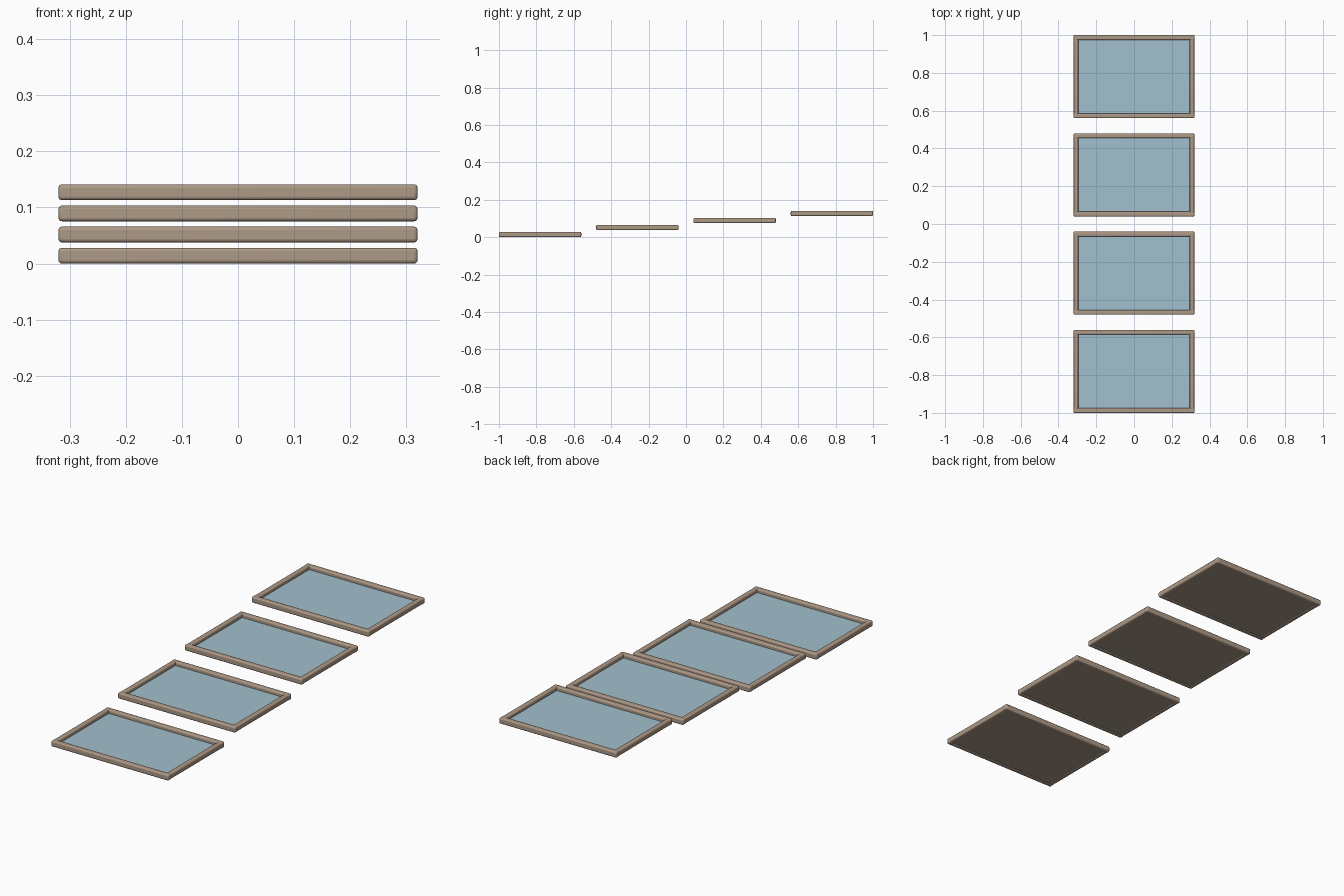
import bpy

if "Cube" in bpy.data.objects:
    bpy.data.objects.remove(bpy.data.objects["Cube"])

# Panel layout
W, D, H, BAR = 0.64, 0.44, 0.028, 0.026
PITCH, RISE = 0.52, 0.0377


def material(name, color):
    m = bpy.data.materials.new(name)
    m.diffuse_color = color
    m.use_nodes = True
    m.node_tree.nodes["Principled BSDF"].inputs["Base Color"].default_value = m.diffuse_color
    return m


frame_mat = material("wood", (0.42, 0.32, 0.24, 1))
board_mat = material("backing", (0.36, 0.30, 0.23, 1))
glass_mat = material("glass", (0.36, 0.53, 0.62, 1))


def box(name, loc, size, mat, bevel=0.0):
    bpy.ops.mesh.primitive_cube_add(size=1, location=loc)
    o = bpy.context.object
    o.name = name
    o.scale = size
    bpy.ops.object.transform_apply(location=False, rotation=False, scale=True)
    o.data.materials.append(mat)
    if bevel:
        b = o.modifiers.new("rounded_edges", 'BEVEL')
        b.width, b.segments = bevel, 3
        bpy.ops.object.shade_smooth_by_angle()
    return o


# Four framed panels climbing towards the back
for i in range(4):
    y = (i - 1.5) * PITCH
    z = i * RISE
    for s, side in ((-1, "front"), (1, "back")):
        box(f"{side}_rail_{i+1}", (0, y + s * (D - BAR) / 2, z + H / 2),
            (W, BAR, H), frame_mat, 0.006)
    # Side rails sit a hair inside the long rails to avoid coincident faces
    for s, side in ((-1, "left"), (1, "right")):
        box(f"{side}_rail_{i+1}", (s * (W - BAR) / 2, y, z + H / 2),
            (BAR - 0.001, D - 0.001, H - 0.001), frame_mat, 0.006)
    # Backing board and the pane lying on it
    box(f"backing_board_{i+1}", (0, y, z + 0.005),
        (W - BAR, D - BAR, 0.006), board_mat)
    box(f"pane_{i+1}", (0, y, z + 0.0095),
        (W - BAR, D - BAR, 0.003), glass_mat)
